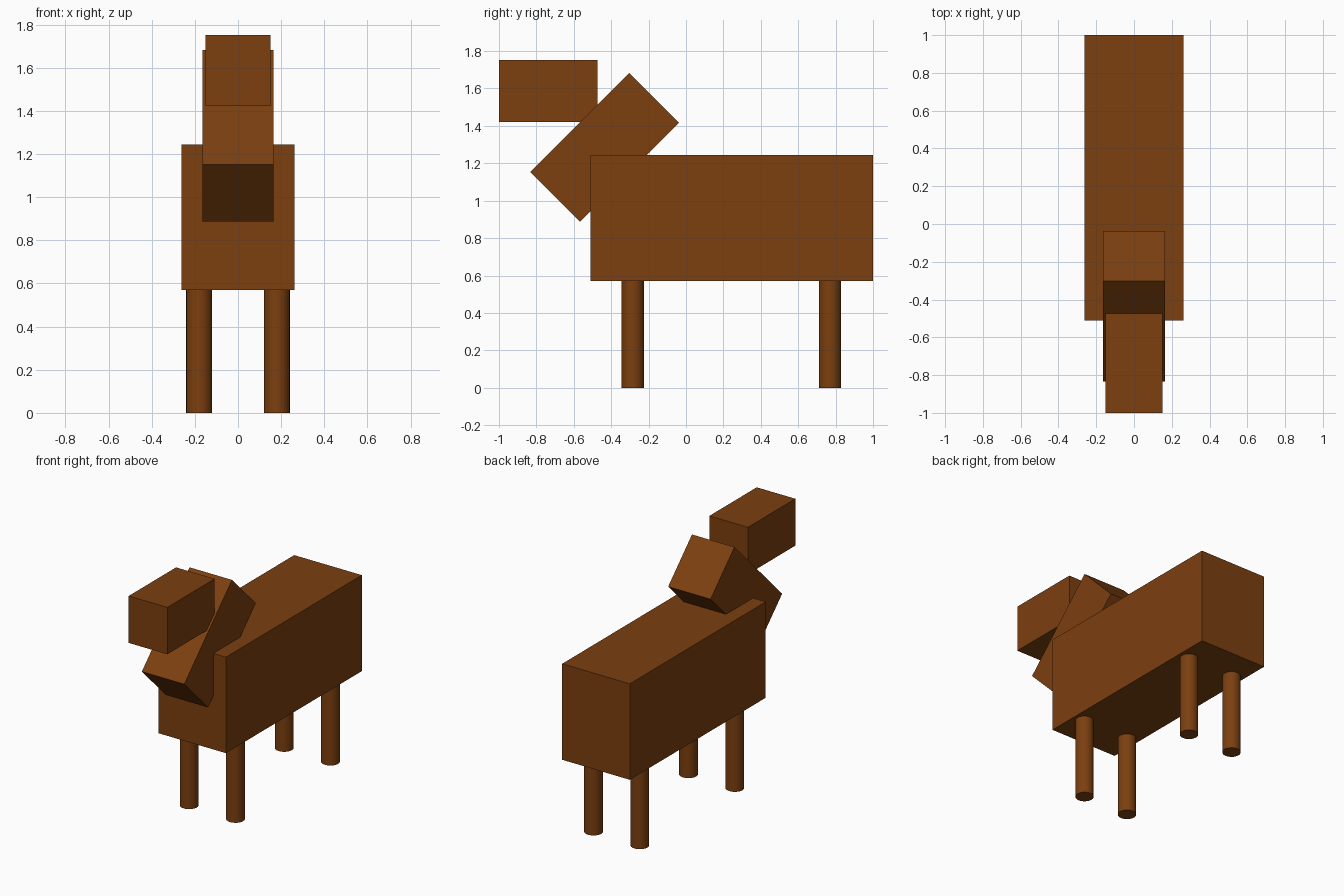
import bpy
from math import radians

cube = bpy.data.objects.get("Cube")
if cube:
    bpy.data.objects.remove(cube, do_unlink=True)

# Single brown coat colour
brown = bpy.data.materials.new("brown_coat")
brown.use_nodes = True
COAT = (0.2, 0.05, 0.005, 1.0)
brown.diffuse_color = COAT
brown.node_tree.nodes["Principled BSDF"].inputs["Base Color"].default_value = COAT


def finish(name):
    obj = bpy.context.object
    obj.name = name
    obj.data.name = name
    obj.data.materials.append(brown)
    return obj


def box(name, centre, size, tilt=0):
    bpy.ops.mesh.primitive_cube_add(size=1, location=centre, rotation=(radians(tilt), 0, 0))
    obj = finish(name)
    obj.scale = size
    bpy.ops.object.transform_apply(location=False, rotation=False, scale=True)


def leg(name, x, y, height=0.57):
    bpy.ops.mesh.primitive_cylinder_add(vertices=32, radius=0.06, depth=height,
                                        location=(x, y, height / 2))
    finish(name)
    bpy.ops.object.shade_smooth_by_angle(angle=radians(30))


# Torso, slanted neck and level head
box("body", (0, 0.245, 0.9075), (0.526, 1.51, 0.675))
box("neck", (0, -0.435, 1.285), (0.33, 0.75, 0.375), tilt=45)
box("head", (0, -0.737, 1.587), (0.3, 0.526, 0.33))

# Four legs
for end, y in (("front", -0.285), ("back", 0.77)):
    for side, x in (("left", 0.18), ("right", -0.18)):
        leg(f"{end}_{side}_leg", x, y)
